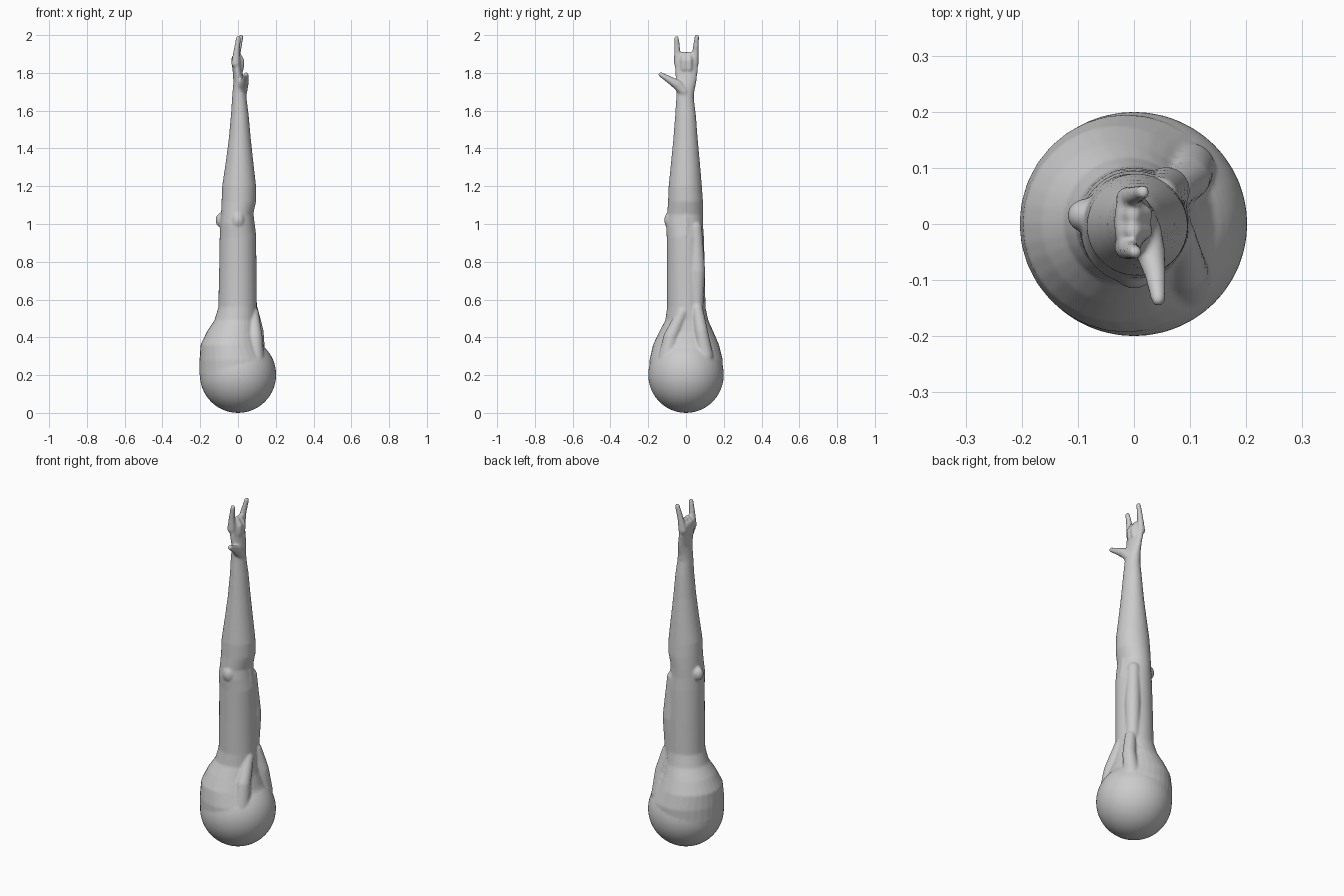
import bpy, bmesh
from math import cos, sin, pi
from mathutils import Matrix, Vector

parts = []


def finish(bm, name):
    bmesh.ops.recalc_face_normals(bm, faces=bm.faces)
    me = bpy.data.meshes.new(name)
    bm.to_mesh(me)
    bm.free()
    ob = bpy.data.objects.new(name, me)
    bpy.context.collection.objects.link(ob)
    parts.append(ob)
    return ob


def loft(name, sections, n=32):
    """Closed limb from (z, x_min, x_max, y_min, y_max) ellipses."""
    bm = bmesh.new()
    rings = []
    for z, x0, x1, y0, y1 in sections:
        rings.append([bm.verts.new(((x0 + x1) / 2 + (x1 - x0) / 2 * cos(2 * pi * i / n),
                                    (y0 + y1) / 2 + (y1 - y0) / 2 * sin(2 * pi * i / n), z))
                      for i in range(n)])
    for a, b in zip(rings, rings[1:]):
        for i in range(n):
            j = (i + 1) % n
            bm.faces.new((a[i], a[j], b[j], b[i]))
    bm.faces.new(rings[0][::-1])
    bm.faces.new(rings[-1])
    return finish(bm, name)


def limb(name, points):
    """Rounded tapering tube through (x, y, z, radius) points."""
    for a, b in zip(points, points[1:]):
        bm = bmesh.new()
        for x, y, z, r in (a, b):
            bmesh.ops.create_icosphere(bm, subdivisions=3, radius=r,
                                       matrix=Matrix.Translation((x, y, z)))
        res = bmesh.ops.convex_hull(bm, input=bm.verts)
        junk = [v for v in set(res["geom_interior"] + res["geom_unused"])
                if isinstance(v, bmesh.types.BMVert)]
        bmesh.ops.delete(bm, geom=junk, context='VERTS')
        finish(bm, name)


def blob(name, loc, size):
    bm = bmesh.new()
    bmesh.ops.create_uvsphere(bm, u_segments=48, v_segments=32, radius=1,
                              matrix=Matrix.Translation(loc) @ Matrix.Diagonal((*size, 1)))
    return finish(bm, name)


# shoulder ball, upper arm, elbow and forearm
blob("shoulder_ball", (0, 0, 0.202), (0.202, 0.2, 0.202))
arm = loft("arm", [
    (0.20, -0.204, 0.19, -0.195, 0.195),
    (0.28, -0.204, 0.175, -0.193, 0.195),
    (0.36, -0.198, 0.135, -0.175, 0.175),
    (0.43, -0.165, 0.112, -0.142, 0.145),
    (0.49, -0.125, 0.102, -0.110, 0.118),
    (0.56, -0.104, 0.100, -0.100, 0.103),
    (0.75, -0.100, 0.098, -0.100, 0.100),
    (0.93, -0.097, 0.096, -0.102, 0.095),
    (1.00, -0.095, 0.085, -0.106, 0.090),
    (1.05, -0.090, 0.080, -0.100, 0.090),
    (1.12, -0.087, 0.096, -0.095, 0.090),
    (1.20, -0.084, 0.096, -0.092, 0.084),
    (1.32, -0.066, 0.082, -0.080, 0.074),
    (1.45, -0.049, 0.068, -0.067, 0.062),
    (1.58, -0.037, 0.056, -0.057, 0.052),
    (1.66, -0.032, 0.046, -0.052, 0.042),
    (1.70, -0.029, 0.042, -0.050, 0.044),
    (1.75, -0.024, 0.034, -0.052, 0.054),
    (1.81, -0.028, 0.022, -0.058, 0.062),
    (1.87, -0.036, 0.018, -0.060, 0.066),
    (1.89, -0.030, 0.014, -0.054, 0.060),
])

# elbow point, muscles and armpit folds
blob("elbow_point", (-0.085, 0.015, 1.02), (0.034, 0.03, 0.04))
blob("inner_elbow", (0.0, -0.085, 1.02), (0.035, 0.03, 0.045))
limb("biceps", [(0.055, 0.055, 0.55, 0.036), (0.058, 0.06, 0.75, 0.042),
                (0.045, 0.05, 0.98, 0.035)])
limb("elbow_tendon", [(0.075, 0.0, 0.94, 0.022), (0.062, 0.0, 1.04, 0.022)])
limb("armpit_fold", [(0.075, 0.06, 0.55, 0.03), (0.10, 0.08, 0.43, 0.036),
                     (0.10, 0.10, 0.30, 0.045)])
limb("armpit_fold", [(0.08, -0.02, 0.53, 0.03), (0.09, -0.08, 0.40, 0.04),
                     (0.09, -0.10, 0.28, 0.05)])

# thumb
limb("thumb", [(0.022, -0.01, 1.70, 0.027), (0.028, -0.045, 1.737, 0.027),
               (0.038, -0.09, 1.765, 0.019), (0.043, -0.134, 1.791, 0.013)])

# raised index and little fingers
limb("index_finger", [(-0.012, -0.040, 1.85, 0.024), (-0.008, -0.046, 1.91, 0.017),
                      (0.002, -0.050, 1.983, 0.0125)])
limb("little_finger", [(-0.010, 0.044, 1.85, 0.023), (-0.002, 0.050, 1.91, 0.017),
                       (0.016, 0.057, 1.99, 0.0125)])

# folded middle and ring fingers
for y in (-0.012, 0.018):
    limb("folded_finger", [(-0.014, y, 1.87, 0.018), (-0.002, y, 1.898, 0.016),
                           (0.018, y, 1.865, 0.016), (0.016, y, 1.82, 0.015)])

# fuse everything into one smooth skin
bpy.ops.object.select_all(action='DESELECT')
for ob in parts:
    ob.select_set(True)
bpy.context.view_layer.objects.active = arm
bpy.ops.object.join()
arm.name = "raised_arm"
rm = arm.modifiers.new("fuse", 'REMESH')
rm.mode = 'VOXEL'
rm.voxel_size = 0.006
rm.use_smooth_shade = True
sm = arm.modifiers.new("soften", 'SMOOTH')
sm.factor = 0.5
sm.iterations = 6
